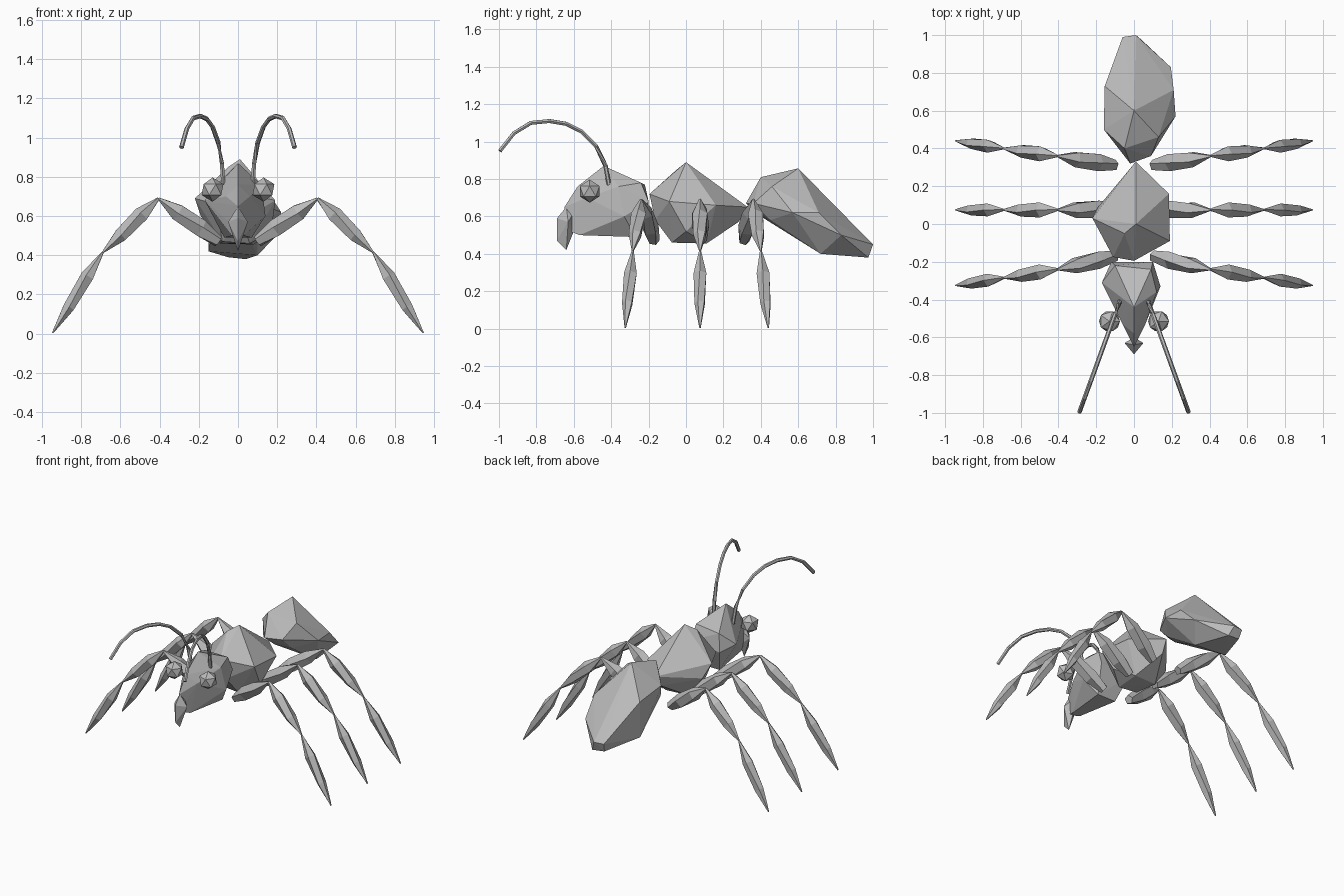
import bpy
import bmesh
import math
from mathutils import Vector

default_cube = bpy.data.objects.get("Cube")
if default_cube:
    bpy.data.objects.remove(default_cube, do_unlink=True)

# Single flat colour
grey = bpy.data.materials.new("shell_grey")
grey.use_nodes = True
shade = (0.5, 0.5, 0.5, 1)
grey.diffuse_color = shade
grey.node_tree.nodes["Principled BSDF"].inputs["Base Color"].default_value = shade


def finish(name, bm):
    """Turn a bmesh into a flat shaded object."""
    bmesh.ops.recalc_face_normals(bm, faces=bm.faces)
    mesh = bpy.data.meshes.new(name)
    bm.to_mesh(mesh)
    bm.free()
    mesh.materials.append(grey)
    obj = bpy.data.objects.new(name, mesh)
    bpy.context.scene.collection.objects.link(obj)
    return obj


def faceted_hull(name, points):
    """Wrap a few corner points in a closed faceted shell."""
    bm = bmesh.new()
    for point in points:
        bm.verts.new(point)
    result = bmesh.ops.convex_hull(bm, input=bm.verts[:])
    inside = [v for v in result["geom_interior"] if isinstance(v, bmesh.types.BMVert)]
    bmesh.ops.delete(bm, geom=inside, context="VERTS")
    return finish(name, bm)


def loft(name, path, radii, sides, twist=0.0):
    """Skin polygon rings along a path and cap both ends."""
    path = [Vector(p) for p in path]
    last = len(path) - 1
    bm = bmesh.new()
    rings = []
    for i, centre in enumerate(path):
        along = (path[min(i + 1, last)] - path[max(i - 1, 0)]).normalized()
        across = Vector((0, 1, 0)) if abs(along.y) < 0.5 else Vector((1, 0, 0))
        across = (across - along * across.dot(along)).normalized()
        up = along.cross(across)
        ring = []
        for k in range(sides):
            angle = math.tau * k / sides + twist * i
            offset = across * math.cos(angle) + up * math.sin(angle)
            ring.append(bm.verts.new(centre + offset * radii[i]))
        rings.append(ring)
    for lower, upper in zip(rings, rings[1:]):
        for k in range(sides):
            n = (k + 1) % sides
            bm.faces.new((lower[k], lower[n], upper[n], upper[k]))
    bm.faces.new(rings[0])
    bm.faces.new(rings[-1])
    return finish(name, bm)


# Head: wedge narrowing to the face
faceted_hull("head", [
    (0, -.44, .87), (.09, -.24, .78), (-.1, -.22, .77), (.1, -.2, .68),
    (-.12, -.2, .65), (.12, -.36, .76), (-.17, -.31, .68), (.14, -.33, .6),
    (.07, -.27, .49), (-.07, -.27, .49), (.06, -.53, .7), (-.06, -.53, .7),
    (0, -.58, .76), (0, -.65, .65), (.03, -.57, .5), (-.03, -.57, .5), (0, -.64, .53),
])

# Thorax: angular nugget with a high peak and a rear point
faceted_hull("thorax", [
    (.01, 0, .89), (-.05, -.05, .85), (.01, .33, .65), (0, .28, .57),
    (.185, .16, .66), (.19, -.09, .68), (.17, 0, .52), (-.22, .03, .69),
    (-.19, .09, .6), (-.11, -.175, .66), (0, -.195, .72), (.02, -.165, .58),
    (.08, .11, .455), (-.09, .1, .46), (.06, -.075, .46), (-.08, -.07, .47),
])

# Abdomen: large faceted body sloping down to the rear
faceted_hull("abdomen", [
    (0, .6, .857), (-.05, .4, .81), (.13, .46, .76), (.09, .36, .67),
    (-.02, .32, .67), (-.16, .5, .7), (-.155, .73, .67), (.22, .57, .62),
    (.21, .71, .62), (.195, .83, .5), (.01, 1, .45), (-.06, .99, .45),
    (.04, .975, .38), (-.05, .97, .39), (0, .4, .6), (-.15, .72, .42),
    (.1, .72, .4), (.1, .45, .58), (-.12, .45, .6),
])

# Jaw: small upright diamond at the tip of the face
faceted_hull("jaw", [
    (0, -.64, .65), (.05, -.63, .57), (-.05, -.63, .57), (0, -.69, .59),
    (0, -.69, .47), (0, -.64, .42), (0, -.6, .52), (0, -.6, .62),
])

# Arched antenna profile as forward distance and height
antenna_arc = [
    (.41, .76), (.43, .87), (.48, .975), (.56, 1.055), (.64, 1.095),
    (.73, 1.11), (.83, 1.1), (.92, 1.045), (.995, .95),
]

# Leg rows: hip y, knee y, ankle y, foot y
leg_rows = {
    "front": (-.17, -.24, -.285, -.325),
    "middle": (.08, .075, .075, .075),
    "rear": (.31, .36, .4, .44),
}
joint_x = (.1, .405, .69, .945)
joint_z = (.47, .69, .415, .005)
segments = {
    "thigh": (.03, .048, .044, .006),
    "shin": (.007, .042, .036, .005),
    "foot": (.006, .036, .03, .004),
}

for side, sign in (("left", 1), ("right", -1)):
    # Eye: little faceted ball
    bm = bmesh.new()
    bmesh.ops.create_icosphere(bm, subdivisions=1, radius=.062)
    bmesh.ops.translate(bm, verts=bm.verts, vec=(sign * .13, -.515, .735))
    finish(side + "_eye", bm)

    # Antenna: thin tube leaning outward
    path = [(sign * (.075 + (d - .41) * .365), -d, z) for d, z in antenna_arc]
    loft(side + "_antenna", path, [.012] * len(path), 6)

    # Legs: three spindle segments each
    for row, joint_y in leg_rows.items():
        joints = [Vector((sign * x, y, z)) for x, y, z in zip(joint_x, joint_y, joint_z)]
        for i, (part, radii) in enumerate(segments.items()):
            path = [joints[i].lerp(joints[i + 1], t) for t in (0, .3, .68, 1)]
            loft(f"{side}_{row}_{part}", path, radii, 5, sign * .35)
